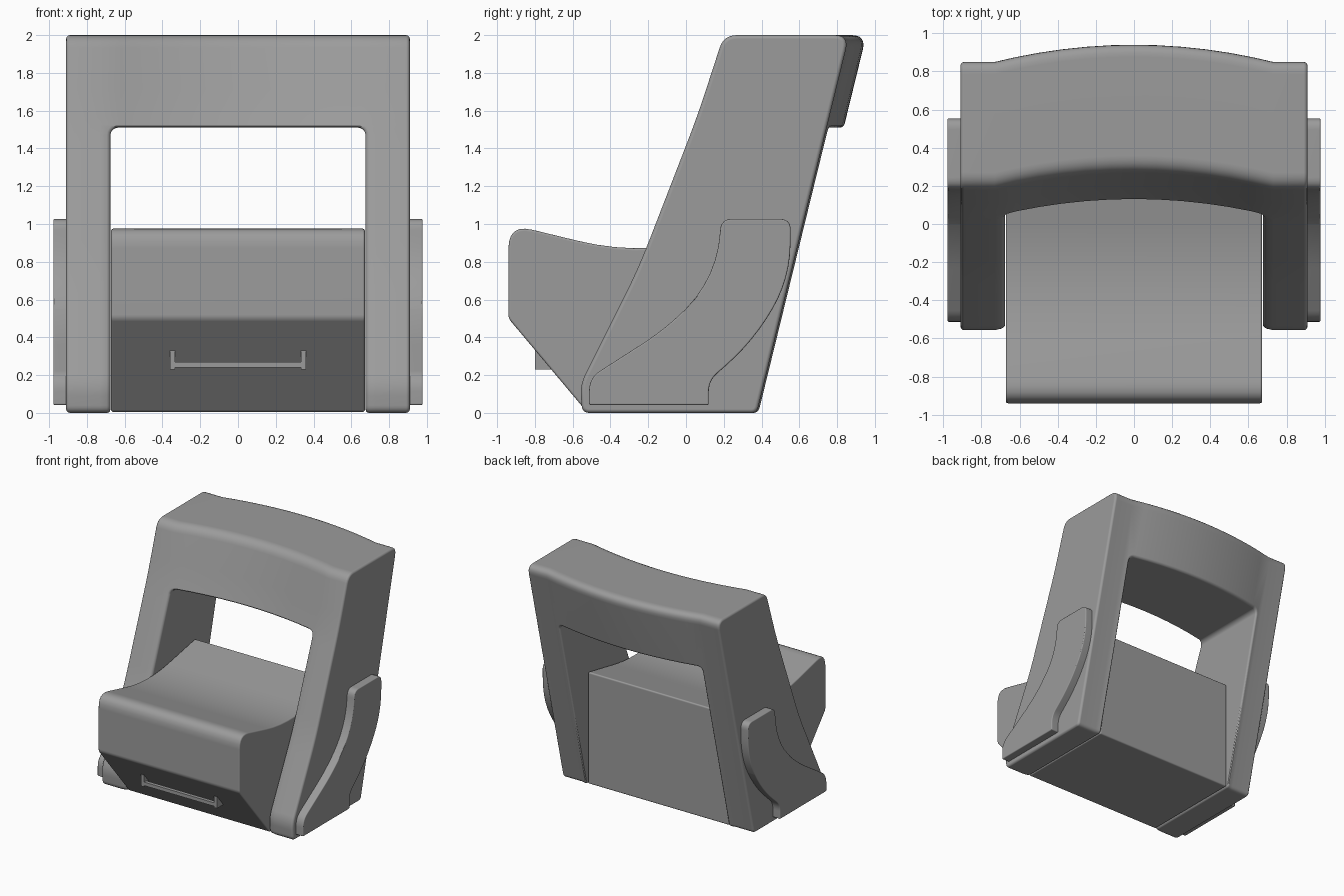
import bpy, bmesh, math
from mathutils import Vector, Matrix

old = bpy.data.objects.get("Cube")
if old:
    bpy.data.objects.remove(old, do_unlink=True)

grey = bpy.data.materials.new("mid_grey")
grey.use_nodes = True
colour = (0.33, 0.33, 0.33, 1)
grey.diffuse_color = colour
grey.node_tree.nodes["Principled BSDF"].inputs["Base Color"].default_value = colour


def fillet(corners, steps=6):
    """Round each (y, z, r) corner of a closed outline."""
    pts = []
    for i, (y, z, r) in enumerate(corners):
        p = Vector((y, z))
        a = Vector(corners[i - 1][:2]) - p
        b = Vector(corners[(i + 1) % len(corners)][:2]) - p
        if r == 0:
            pts.append(p)
            continue
        a, b = p + a.normalized() * r, p + b.normalized() * r
        for k in range(steps + 1):
            t = k / steps
            pts.append(a * (1 - t) ** 2 + p * 2 * t * (1 - t) + b * t * t)
    return pts


def make_object(name, bm):
    bmesh.ops.recalc_face_normals(bm, faces=bm.faces)
    mesh = bpy.data.meshes.new(name)
    bm.to_mesh(mesh)
    bm.free()
    mesh.materials.append(grey)
    obj = bpy.data.objects.new(name, mesh)
    bpy.context.collection.objects.link(obj)
    return obj


def loft(name, outline, stations, bow=lambda x: 0):
    """Sweep a side outline along x, shifting it in y by bow(x)."""
    bm = bmesh.new()
    rings = [[bm.verts.new((x, p.x + bow(x), p.y)) for p in outline] for x in stations]
    n = len(outline)
    for r, s in zip(rings, rings[1:]):
        for i in range(n):
            j = (i + 1) % n
            bm.faces.new((r[i], r[j], s[j], s[i]))
    bm.faces.new(rings[0])
    bm.faces.new(rings[-1])
    return make_object(name, bm)


def box(name, centre, size, tilt=0, round_axis=None, radius=0):
    """Box, optionally with the edges along one axis rounded, tilted about x."""
    bm = bmesh.new()
    bmesh.ops.create_cube(bm, size=1)
    bmesh.ops.scale(bm, vec=size, verts=bm.verts)
    if round_axis is not None:
        edges = [e for e in bm.edges
                 if abs((e.verts[0].co - e.verts[1].co).normalized()[round_axis]) > 0.9]
        bmesh.ops.bevel(bm, geom=edges, offset=radius, segments=5, profile=0.5, affect='EDGES')
    bm.transform(Matrix.Translation(centre) @ Matrix.Rotation(tilt, 4, 'X'))
    return make_object(name, bm)


def finish(obj, bevel=0, cutter=None):
    """Cut, soften the hard edges, and shade."""
    bpy.ops.object.select_all(action='DESELECT')
    obj.select_set(True)
    bpy.context.view_layer.objects.active = obj
    if cutter:
        cutter.hide_render = True
        mod = obj.modifiers.new("cut", 'BOOLEAN')
        mod.operation, mod.object, mod.solver = 'DIFFERENCE', cutter, 'EXACT'
        bpy.ops.object.modifier_apply(modifier=mod.name)
        bpy.data.objects.remove(cutter, do_unlink=True)
    if bevel:
        mod = obj.modifiers.new("soft_edges", 'BEVEL')
        mod.width, mod.segments = bevel, 3
        mod.limit_method, mod.angle_limit = 'ANGLE', math.radians(38)
        mod.use_clamp_overlap = False
        bpy.ops.object.modifier_apply(modifier=mod.name)
    bpy.ops.object.shade_smooth_by_angle(angle=math.radians(35))
    obj.modifiers.new("even_normals", 'WEIGHTED_NORMAL').keep_sharp = True


# Back frame: leaning slab, bowed backwards in the middle, with a large opening
frame_outline = fillet([(-0.55, 0, 0.04), (-0.56, 0.15, 0.06), (-0.25, 0.77, 0.15),
                        (0.06, 1.57, 0.15), (0.2, 2, 0.07), (0.865, 2, 0.08), (0.375, 0, 0.03)])
half = [0.12, 0.25, 0.38, 0.5, 0.62, 0.73, 0.91]
stations = [-x for x in reversed(half)] + [0] + half
frame = loft("back_frame", frame_outline, stations,
             lambda x: 0.09 * max(0, 1 - (x / 0.73) ** 2))
opening = box("opening_cutter", (0, 0, 0.255), (1.35, 4, 2.51), round_axis=1, radius=0.04)
finish(frame, 0.02, opening)

# Seat block with a dished top and a slanted lower front
seat_outline = fillet([(-0.525, 0.005, 0.015), (-0.94, 0.5, 0.02), (-0.94, 1.0, 0.13),
                       (-0.28, 0.84, 0.3), (0.375, 0.965, 0.015), (0.375, 0.005, 0.015)])
seat = loft("seat", seat_outline, [-0.672, 0.672])
slant = math.pi - math.atan2(0.495, 0.415)
recess = box("recess_cutter", (0, -0.748, 0.27), (0.84, 0.47, 0.03), slant, 2, 0.04)
finish(seat, 0.012, recess)

# Pull handle on the slanted front
for side, label in ((1, "left"), (-1, "right")):
    finish(box("handle_bracket_" + label, (side * 0.347, -0.745, 0.28), (0.028, 0.11, 0.1)))
finish(box("handle_bar", (0, -0.783, 0.255), (0.68, 0.03, 0.03)))

# Curved side plates on the outside of the legs
plate_outline = fillet([(-0.513, 0.042, 0), (0.12, 0.042, 0), (0.12, 0.17, 0.06),
                        (0.36, 0.38, 0.2), (0.55, 0.71, 0.18), (0.555, 1.027, 0.06),
                        (0.185, 1.027, 0.06), (0.165, 0.72, 0.24), (-0.1, 0.45, 0.16),
                        (-0.513, 0.185, 0.07)])
for side, label in ((1, "left"), (-1, "right")):
    finish(loft("side_plate_" + label, plate_outline, [side * 0.9, side * 0.978]), 0.008)
